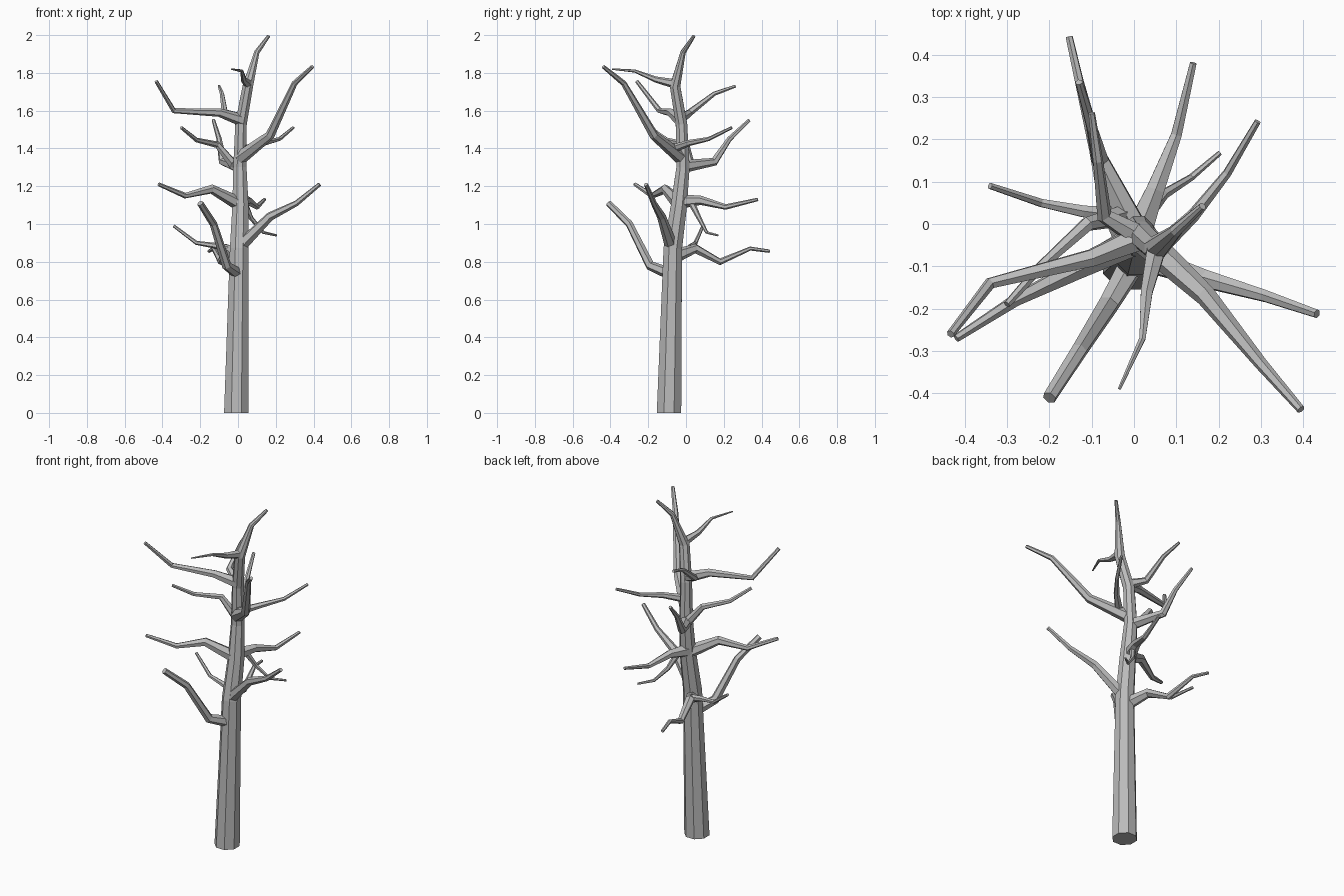
import bpy, bmesh, math
from mathutils import Vector

cube = bpy.data.objects.get("Cube")
if cube:
    bpy.data.objects.remove(cube, do_unlink=True)

bark = bpy.data.materials.new("grey bark")
bark.use_nodes = True
grey = (0.5, 0.5, 0.5, 1)
bark.diffuse_color = grey
bark.node_tree.nodes["Principled BSDF"].inputs["Base Color"].default_value = grey


def limb(name, points, radii, sides, level_base=False):
    """Flat-faced tapering tube along a path, capped at both ends."""
    pts = [Vector(p) for p in points]
    bm = bmesh.new()
    rings = []
    side = Vector((1, 0, 0))
    for i, (p, r) in enumerate(zip(pts, radii)):
        before = (p - pts[max(i - 1, 0)]).normalized()
        after = (pts[min(i + 1, len(pts) - 1)] - p).normalized()
        axis = (before + after).normalized()
        if level_base and i == 0:
            axis = Vector((0, 0, 1))
        if i == 0 and abs(axis.x) > 0.8:
            side = Vector((0, 1, 0))
        # carry the ring direction along so that the tube does not twist
        side = (side - axis * side.dot(axis)).normalized()
        up = axis.cross(side)
        ring = []
        for k in range(sides):
            a = math.tau * (k + 0.5) / sides
            ring.append(bm.verts.new(p + (side * math.cos(a) + up * math.sin(a)) * r))
        rings.append(ring)
    for low, high in zip(rings, rings[1:]):
        for k in range(sides):
            n = (k + 1) % sides
            bm.faces.new((low[k], low[n], high[n], high[k]))
    bm.faces.new(rings[0][::-1])
    bm.faces.new(rings[-1])
    mesh = bpy.data.meshes.new(name)
    bm.to_mesh(mesh)
    bm.free()
    mesh.materials.append(bark)
    bpy.context.collection.objects.link(bpy.data.objects.new(name, mesh))


def branch(name, start, elbow, bend, tip, base=0.034, end=0.01):
    """Branch with a flared root and three tapering segments."""
    radii = (base, base * 0.55 + end * 0.45, base * 0.2 + end * 0.8, end)
    limb(name, (start, elbow, bend, tip), radii, 6)


# Trunk, leaning back and then curling to the leader tip
limb("trunk",
     ((-.009, -.09, 0), (.006, -.07, .87), (.013, -.037, 1.1), (.01, -.016, 1.3),
      (.016, -.024, 1.53), (.052, -.058, 1.73), (.1, -.015, 1.91), (.162, .042, 1.995)),
     (.07, .053, .046, .038, .033, .03, .015, .009), 8, True)

# Lower branches
branch("low_front_branch", (.004, -.08, .735), (-.06, -.19, .78), (-.13, -.3, 1), (-.2, -.41, 1.11), .033, .017)
branch("low_left_branch", (.02, -.08, .89), (.17, -.13, 1.04), (.31, -.17, 1.11), (.432, -.212, 1.21), .034, .011)
limb("low_back_branch",
     ((-.01, -.045, .835), (-.06, .05, .87), (-.09, .18, .8), (-.13, .34, .87), (-.153, .442, .856)),
     (.036, .026, .018, .011, .009), 6)
branch("low_right_twig", (-.04, .02, .865), (-.12, .03, .885), (-.22, .05, .9), (-.34, .09, .99), .022, .008)

# Middle branches
branch("middle_right_branch", (0, -.04, 1.11), (-.14, -.11, 1.185), (-.28, -.18, 1.15), (-.42, -.27, 1.21), .037, .01)
branch("middle_back_branch", (.01, -.02, 1.12), (.05, .08, 1.125), (.1, .21, 1.09), (.14, .38, 1.13), .037, .009)
branch("middle_back_twig", (.035, .03, 1.11), (.07, .07, 1.03), (.135, .11, .955), (.203, .168, .94), .018, .006)

# Upper branches
branch("upper_back_branch", (0, -.01, 1.305), (-.08, .15, 1.33), (-.1, .23, 1.45), (-.13, .335, 1.55), .034, .009)
branch("upper_right_twig", (-.025, .02, 1.315), (-.11, 0, 1.42), (-.22, -.1, 1.445), (-.3, -.19, 1.51), .026, .009)
branch("upper_left_branch", (.012, -.025, 1.35), (.17, -.17, 1.47), (.3, -.33, 1.745), (.394, -.438, 1.833), .037, .01)
branch("upper_left_twig", (.05, -.065, 1.4), (.14, .02, 1.43), (.22, .12, 1.45), (.292, .242, 1.51), .023, .008)

# Crown branches
branch("crown_right_branch", (.02, -.03, 1.55), (-.1, -.08, 1.59), (-.34, -.14, 1.6), (-.433, -.26, 1.755), .033, .01)
branch("crown_back_branch", (.005, -.025, 1.56), (-.07, .02, 1.59), (-.085, .15, 1.69), (-.1, .262, 1.73), .028, .008)
branch("crown_front_twig", (.055, -.05, 1.74), (.03, -.16, 1.765), (.02, -.27, 1.81), (-.035, -.39, 1.82), .026, .004)
